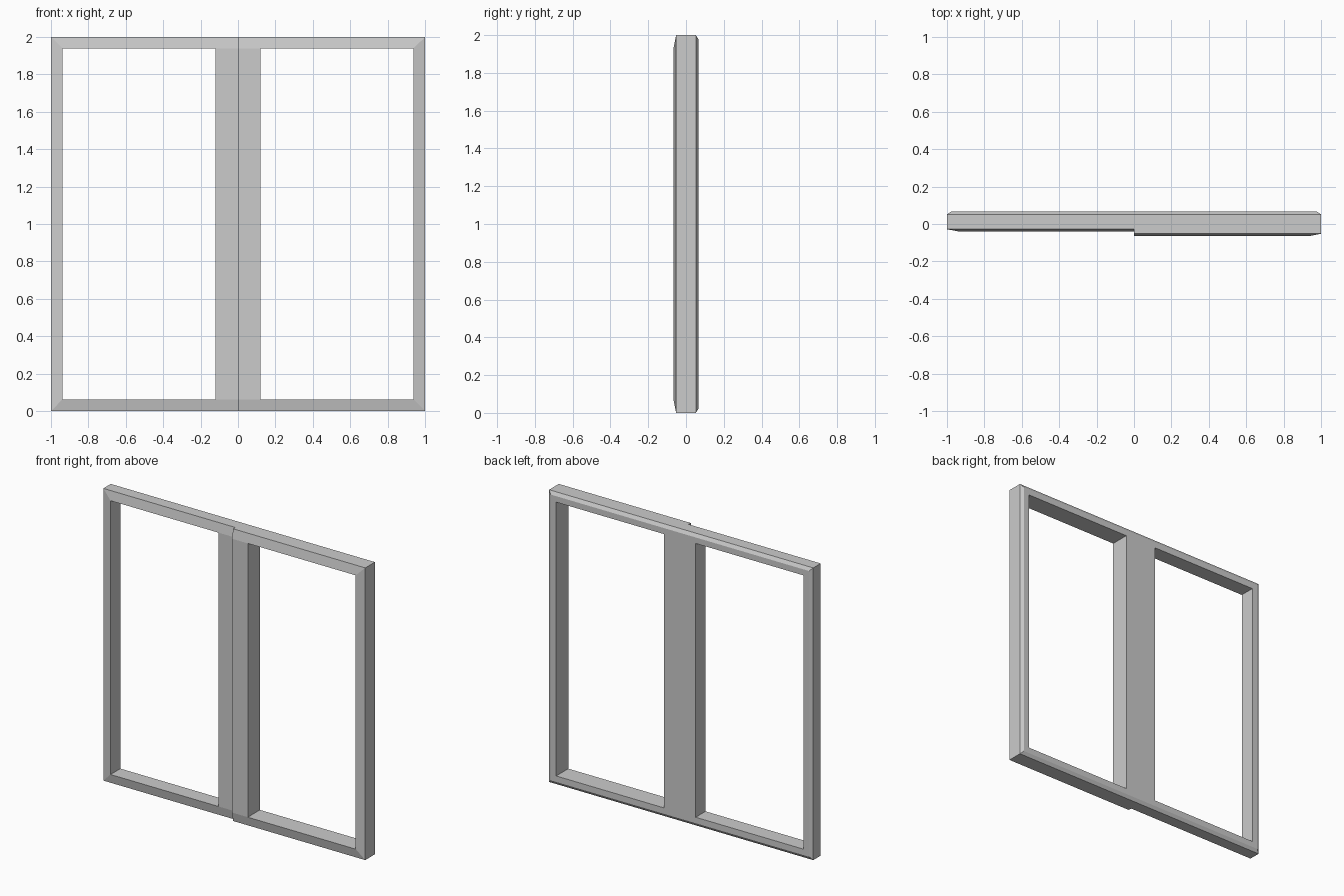
import bpy, bmesh

if "Cube" in bpy.data.objects:
    bpy.data.objects.remove(bpy.data.objects["Cube"])

W = 0.063        # outer frame width
STILE = 0.12     # half width of the centre stile
H = 2.0
BACK = 0.066
CH = 0.022       # back chamfer width
bm = bmesh.new()


def quad(*pts):
    bm.faces.new([bm.verts.new(p) for p in pts])


def profile(outer, inner):
    # (inset from outside edge, y) running round the bar section
    return [(W, inner), (0, outer), (0, BACK - 0.014), (CH, BACK), (W, BACK)]


def sash(side, outer, inner):
    # Path along bottom rail, outer stile, top rail with inset directions
    path = [((0, 0), (0, 1)), ((STILE, 0), (0, 1)), ((1, 0), (-1, 1)),
            ((1, H), (-1, -1)), ((STILE, H), (0, -1)), ((0, H), (0, -1))]
    rings = [[(side * (x + dx * d), y, z + dz * d) for d, y in profile(outer, inner)]
             for (x, z), (dx, dz) in path]
    for i, (a, b) in enumerate(zip(rings, rings[1:])):
        for j in range(5):
            if j == 4 and i in (0, 4):
                continue      # rail runs into the centre stile here
            k = (j + 1) % 5
            quad(a[j], b[j], b[k], a[k])
    # Half of the centre stile: front, opening side, back
    sec = [(0, inner), (side * STILE, inner), (side * STILE, BACK), (0, BACK)]
    for (x0, y0), (x1, y1) in zip(sec, sec[1:]):
        quad((x0, y0, W), (x1, y1, W), (x1, y1, H - W), (x0, y0, H - W))


LEFT, RIGHT = (-0.028, -0.040), (-0.052, -0.065)
sash(-1, *LEFT)
sash(1, *RIGHT)

# Step face where the right sash stands proud of the left
zs = [0, W, H - W, H]
left_y = [LEFT[0], LEFT[1], LEFT[1], LEFT[0]]
right_y = [RIGHT[0], RIGHT[1], RIGHT[1], RIGHT[0]]
for i in range(3):
    quad((0, left_y[i], zs[i]), (0, right_y[i], zs[i]),
         (0, right_y[i + 1], zs[i + 1]), (0, left_y[i + 1], zs[i + 1]))

bmesh.ops.remove_doubles(bm, verts=bm.verts[:], dist=1e-5)
bmesh.ops.recalc_face_normals(bm, faces=bm.faces[:])
mesh = bpy.data.meshes.new("sliding_window_frame")
bm.to_mesh(mesh)
bm.free()
obj = bpy.data.objects.new("sliding_window_frame", mesh)
bpy.context.collection.objects.link(obj)
